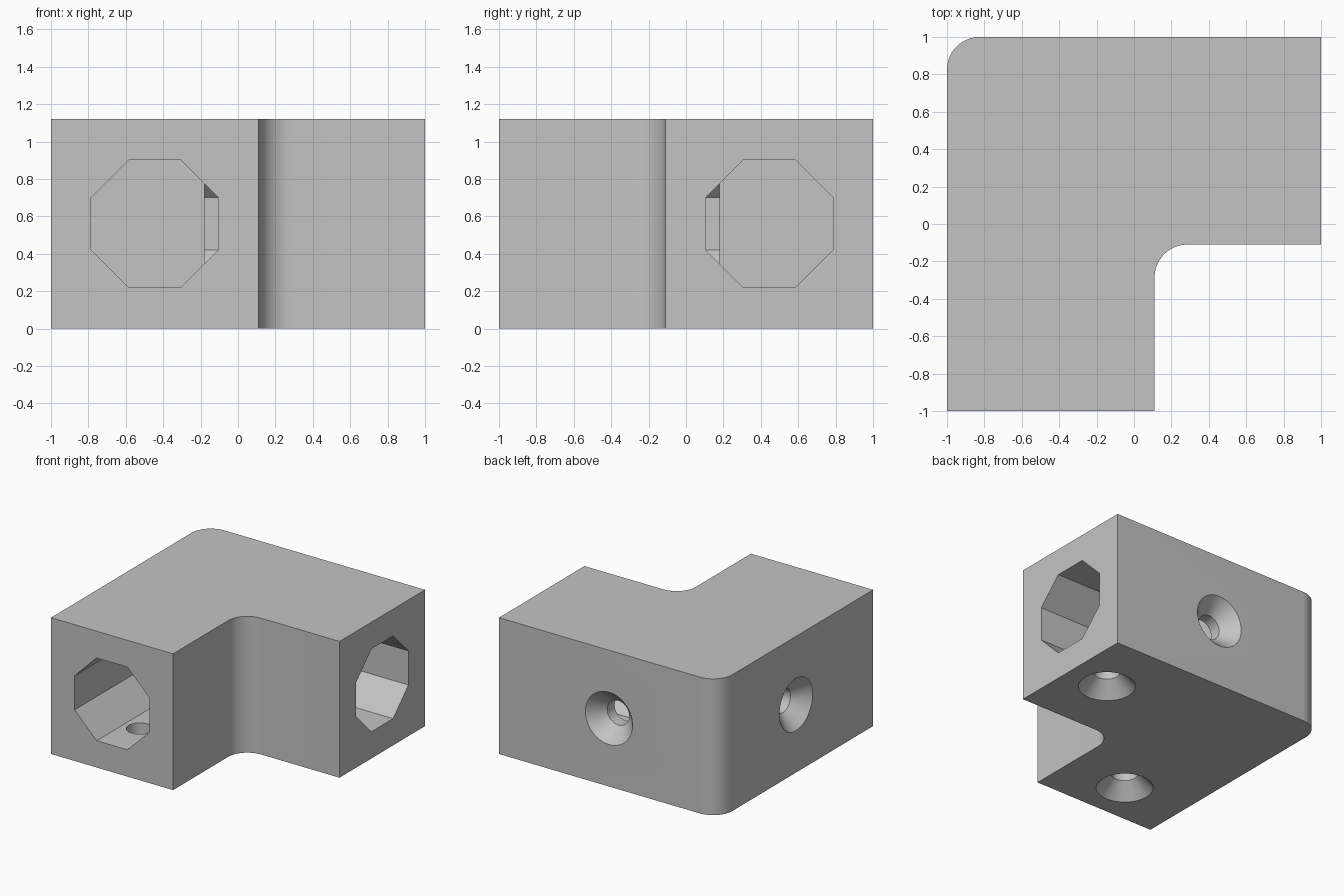
import bpy, bmesh
from math import pi, cos, sin, radians
from mathutils import Matrix, Vector

if "Cube" in bpy.data.objects:
    bpy.data.objects.remove(bpy.data.objects["Cube"], do_unlink=True)

HEIGHT, ARM, FILLET = 1.12, 0.11, 0.175
MID = -0.445            # bore axis offset from the centre

grey = bpy.data.materials.new("plain_grey")
grey.use_nodes = True
grey.diffuse_color = (0.55, 0.55, 0.55, 1)
grey.node_tree.nodes["Principled BSDF"].inputs["Base Color"].default_value = (0.55, 0.55, 0.55, 1)


def loft(name, rings, matrix=Matrix()):
    """Closed solid through rings with equal point counts."""
    bm = bmesh.new()
    loops = [[bm.verts.new(matrix @ Vector(p)) for p in ring] for ring in rings]
    n = len(loops[0])
    for a, b in zip(loops, loops[1:]):
        for i in range(n):
            j = (i + 1) % n
            bm.faces.new((a[i], a[j], b[j], b[i]))
    bm.faces.new(loops[0][::-1])
    bm.faces.new(loops[-1])
    bmesh.ops.recalc_face_normals(bm, faces=bm.faces)
    mesh = bpy.data.meshes.new(name)
    bm.to_mesh(mesh)
    bm.free()
    mesh.materials.append(grey)
    obj = bpy.data.objects.new(name, mesh)
    bpy.context.collection.objects.link(obj)
    return obj


def arc(cx, cy, start, end, steps=12):
    angles = [radians(start + (end - start) * i / steps) for i in range(steps + 1)]
    return [(cx + FILLET * cos(a), cy + FILLET * sin(a)) for a in angles]


def circle(r, z, n=48):
    return [(r * cos(2 * pi * i / n), r * sin(2 * pi * i / n), z) for i in range(n)]


# L-shaped body with a rounded outer and inner corner
outline = [(-1, -1), (ARM, -1)]
outline += arc(ARM + FILLET, -ARM - FILLET, 180, 90)
outline += [(1, -ARM), (1, 1)]
outline += arc(-1 + FILLET, 1 - FILLET, 90, 180)
body = loft("corner_bracket", [[(x, y, z) for x, y in outline] for z in (0, HEIGHT)])

# Octagonal bores, one into each arm
W, F = 0.34, 0.14
octagon = [(-W, -F), (-F, -W), (F, -W), (W, -F), (W, F), (F, W), (-F, W), (-W, F)]
H = HEIGHT / 2
cutters = [
    loft("front_bore_cutter", [[(MID + a, y, H + b) for a, b in octagon] for y in (-1.1, 0.18)]),
    loft("side_bore_cutter", [[(x, -MID + a, H + b) for a, b in octagon] for x in (-0.18, 1.1)]),
]

# Countersunk screw holes: position and inward rotation
screws = {
    "back_screw_cutter": ((0, 1, H), Matrix.Rotation(pi / 2, 4, 'X')),
    "side_screw_cutter": ((-1, 0, H), Matrix.Rotation(pi / 2, 4, 'Y')),
    "side_arm_base_screw_cutter": ((0.64, -MID, 0), Matrix()),
    "front_arm_base_screw_cutter": ((MID, -0.64, 0), Matrix()),
}
for name, (pos, turn) in screws.items():
    rings = [circle(r, z) for r, z in ((0.215, -0.05), (0.215, 0), (0.1, 0.12), (0.1, 0.4))]
    cutters.append(loft(name, rings, Matrix.Translation(pos) @ turn))

# Cut the body, then discard the cutters
bpy.ops.object.select_all(action='DESELECT')
bpy.context.view_layer.objects.active = body
body.select_set(True)
for cutter in cutters:
    cutter.hide_render = True
    mod = body.modifiers.new(cutter.name, 'BOOLEAN')
    mod.operation, mod.solver, mod.object = 'DIFFERENCE', 'EXACT', cutter
    bpy.ops.object.modifier_apply(modifier=mod.name)
    bpy.data.objects.remove(cutter, do_unlink=True)

bpy.ops.object.shade_smooth_by_angle(angle=radians(25))
